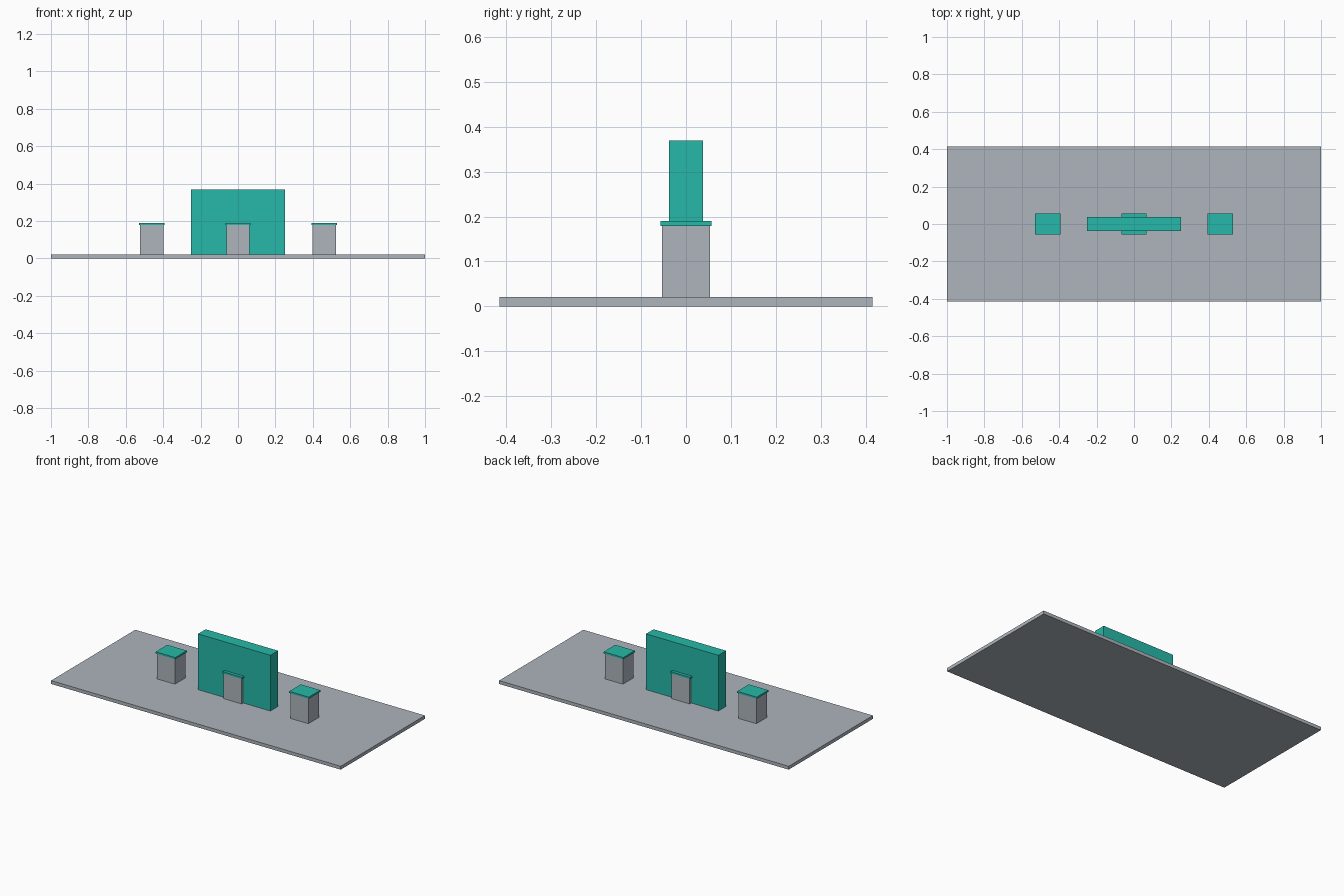
import bpy

if "Cube" in bpy.data.objects:
    bpy.data.objects.remove(bpy.data.objects["Cube"])


def srgb(r, g, b):
    return tuple(((c / 255 + 0.055) / 1.055) ** 2.4 for c in (r, g, b)) + (1.0,)


def material(name, colour):
    mat = bpy.data.materials.new(name)
    mat.diffuse_color = colour
    mat.use_nodes = True
    mat.node_tree.nodes["Principled BSDF"].inputs["Base Color"].default_value = mat.diffuse_color
    return mat


grey = material("stone grey", srgb(174, 181, 188))
teal = material("teal", srgb(38, 185, 168))


def box(name, x, width, depth, z0, z1, mat):
    """Box centred on y = 0, from height z0 to z1."""
    bpy.ops.mesh.primitive_cube_add(size=1)
    obj = bpy.context.object
    obj.name = name
    for v in obj.data.vertices:
        v.co.x = v.co.x * width + x
        v.co.y *= depth
        v.co.z = z0 + (v.co.z + 0.5) * (z1 - z0)
    obj.data.materials.append(mat)
    return obj


# Ground slab
box("base_slab", 0, 2.0, 0.83, 0, 0.021, grey)

# Upright wall, sunk into the slab
box("centre_wall", 0, 0.5, 0.075, 0.001, 0.369, teal)

# Row of three pedestals with thin overhanging caps
for side, x in (("left", -0.461), ("centre", 0), ("right", 0.461)):
    box(side + "_pedestal", x, 0.125, 0.106, 0.015, 0.179, grey)
    box(side + "_pedestal_cap", x, 0.135, 0.114, 0.179, 0.19, teal)
